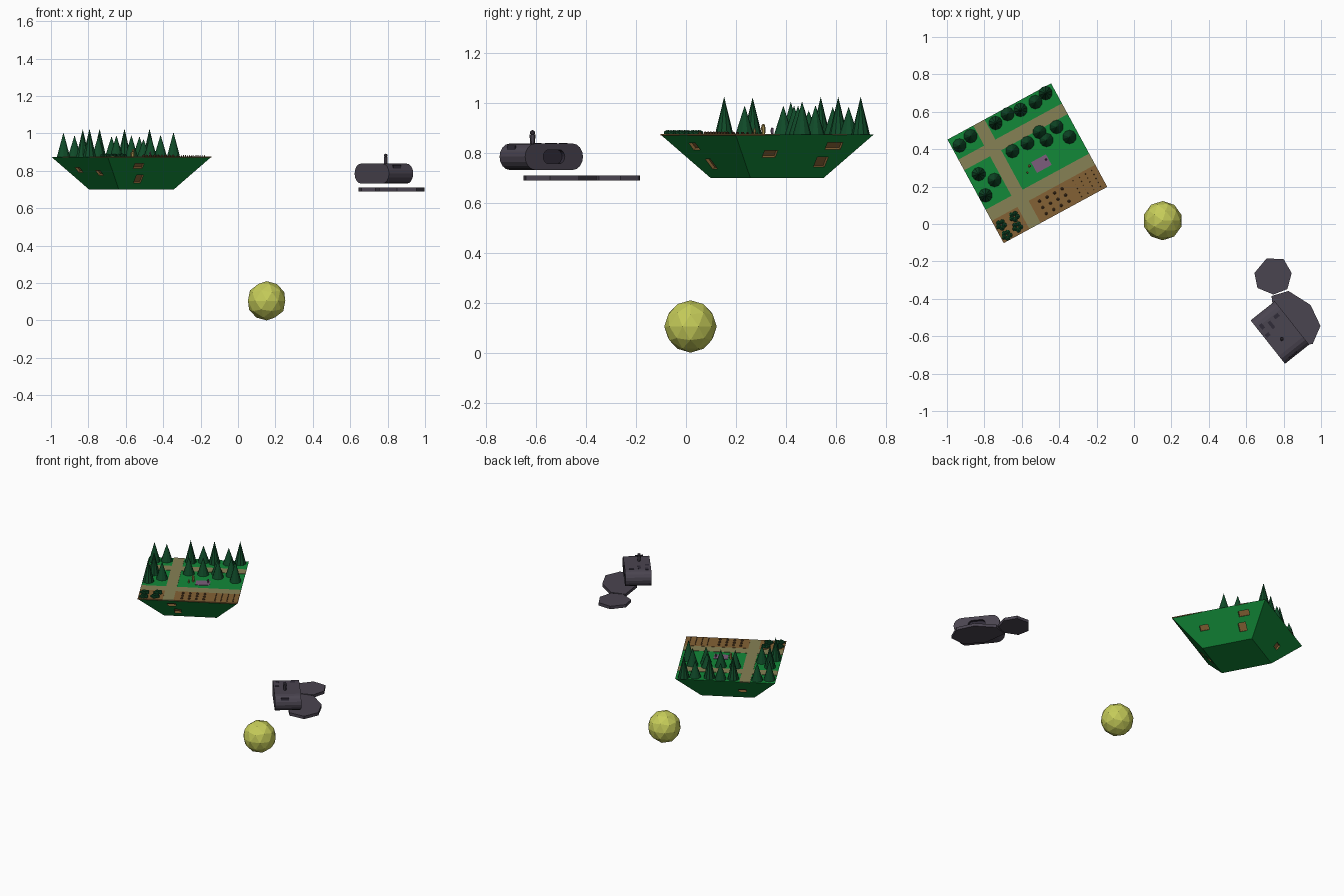
import bpy, bmesh, math, random
from mathutils import Matrix, Vector

if "Cube" in bpy.data.objects:
    bpy.data.objects.remove(bpy.data.objects["Cube"])

random.seed(4)
ISLAND = Matrix.Translation((-.57, .325, 0)) @ Matrix.Rotation(math.radians(28.5), 4, 'Z')
SHIP = Matrix.Translation((.78, -.58, .785)) @ Matrix.Rotation(math.radians(-51.6), 4, 'Z')
TOP, BOT, R_TOP, R_BOT = .874, .70, .315, .167


def mat(name, *rgb):
    m = bpy.data.materials.new(name)
    m.diffuse_color = (*rgb, 1)
    m.use_nodes = True
    m.node_tree.nodes["Principled BSDF"].inputs["Base Color"].default_value = m.diffuse_color
    return m


GREEN = mat("grass", .006, .25, .04)
PINE = mat("pine", .005, .07, .022)
TAN = mat("path", .24, .22, .09)
SOIL = mat("soil", .23, .12, .035)
CROP = mat("crop", .10, .05, .02)
PURPLE = mat("blanket", .20, .11, .20)
CLOTH = mat("cloth", .35, .25, .07)
SLATE = mat("slate", .068, .058, .08)
DARK = mat("dark_slate", .03, .025, .04)
YELLOW = mat("yellow", .56, .60, .10)


def finish(bm, name, material, M=Matrix()):
    bmesh.ops.recalc_face_normals(bm, faces=bm.faces)
    me = bpy.data.meshes.new(name)
    bm.to_mesh(me)
    bm.free()
    me.materials.append(material)
    ob = bpy.data.objects.new(name, me)
    ob.matrix_world = M
    bpy.context.collection.objects.link(ob)
    return ob


def add_box(bm, c, s, M=Matrix()):
    bmesh.ops.create_cube(bm, size=1, matrix=M @ Matrix.Translation(c) @ Matrix.Diagonal((*s, 1)))


def add_cone(bm, c, r1, r2, h, n):
    bmesh.ops.create_cone(bm, cap_ends=True, segments=n, radius1=r1, radius2=r2, depth=h,
                          matrix=Matrix.Translation((c[0], c[1], c[2] + h / 2)))


def add_ball(bm, c, r, sz=1, sub=1):
    bmesh.ops.create_icosphere(bm, subdivisions=sub, radius=r,
                               matrix=Matrix.Translation(c) @ Matrix.Diagonal((1, 1, sz, 1)))


def prism(name, pts, z0, z1, material, M=Matrix()):
    bm = bmesh.new()
    f = bm.faces.new([bm.verts.new((x, y, z0)) for x, y in pts])
    r = bmesh.ops.extrude_face_region(bm, geom=[f])
    bmesh.ops.translate(bm, vec=(0, 0, z1 - z0), verts=[v for v in r["geom"] if isinstance(v, bmesh.types.BMVert)])
    return finish(bm, name, material, M)


def slab(name, u0, u1, v0, v1, h, material):
    bm = bmesh.new()
    add_box(bm, ((u0 + u1) / 2, (v0 + v1) / 2, TOP), (u1 - u0, v1 - v0, 2 * h))
    return finish(bm, name, material, ISLAND)


def person(name, x, y, z, h, material):
    bm = bmesh.new()
    add_cone(bm, (x, y, z), h * .17, h * .22, h * .7, 6)
    add_ball(bm, (x, y, z + h * .83), h * .2)
    finish(bm, name, material)


# Yellow faceted ball
bm = bmesh.new()
add_ball(bm, (.153, .018, .105), .105, sub=2)
finish(bm, "yellow_ball", YELLOW)

# Floating island: inverted truncated pyramid with window recesses
bm = bmesh.new()
bmesh.ops.create_cone(bm, cap_ends=True, segments=4, radius1=R_BOT * 2**.5, radius2=R_TOP * 2**.5,
                      depth=TOP - BOT, matrix=Matrix.Translation((0, 0, (TOP + BOT) / 2)) @ Matrix.Rotation(math.pi / 4, 4, 'Z'))
island = finish(bm, "island", GREEN, ISLAND)
slope = math.atan2(R_TOP - R_BOT, TOP - BOT)
bm = bmesh.new()
# side turn, position along side, height, width, length up the slope
for turn, along, z, w, l in [(0, -.122, .796, .06, .035), (0, .155, .828, .07, .035), (0, .125, .764, .05, .055),
                             (-90, -.105, .826, .055, .035), (-90, -.073, .756, .042, .055),
                             (180, .088, .789, .05, .035), (180, -.115, .805, .05, .035), (90, .10, .775, .05, .035)]:
    h = R_BOT + (R_TOP - R_BOT) * (z - BOT) / (TOP - BOT)
    M = Matrix.Rotation(math.radians(turn), 4, 'Z') @ Matrix.Translation((h, along, z)) @ Matrix.Rotation(slope, 4, 'Y')
    add_box(bm, (0, 0, 0), (.024, w, l), M)
cutter = finish(bm, "window_cutter", SOIL, ISLAND)
cutter.hide_render = True
mod = island.modifiers.new("windows", 'BOOLEAN')
mod.object, mod.solver, mod.material_mode = cutter, 'EXACT', 'TRANSFER'
bpy.context.view_layer.objects.active = island
bpy.ops.object.modifier_apply(modifier="windows")
bpy.data.objects.remove(cutter)

# Paths, fields and picnic blanket
slab("back_path", -R_TOP, R_TOP, .128, .193, .002, TAN)
slab("front_path", -R_TOP, R_TOP, -.18, -.112, .002, TAN)
slab("cross_path", -.158, -.09, -R_TOP, R_TOP, .0025, TAN)
slab("bush_field", -R_TOP, -.158, -R_TOP, -.18, .003, SOIL)
slab("crop_field", -.09, R_TOP, -R_TOP, -.18, .003, SOIL)
slab("blanket", .02, .11, -.07, -.005, .003, PURPLE)

# Crops in rows
bm = bmesh.new()
for i in range(4):
    for j in range(3):
        add_ball(bm, (-.04 + i * .046, -.285 + j * .038, TOP + .004), .009)
    for j in range(5):
        add_cone(bm, (.17 + i * .038, -.295 + j * .024, TOP), .004, .001, .011, 4)
finish(bm, "crops", CROP, ISLAND)

# Bushes
bm = bmesh.new()
for x, y in [(-.64, .04), (-.71, -.005), (-.623, -.016), (-.68, -.06)]:
    for k in range(5):
        a = k * math.tau / 5
        add_ball(bm, (x + .017 * math.cos(a), y + .017 * math.sin(a), TOP + .006), .015, .8)
finish(bm, "bushes", PINE)

# Pine trees: x, y, tip height
bm = bmesh.new()
for x, y, z in [(-.933, .42, 1.005), (-.874, .47, .99), (-.74, .54, 1.024), (-.676, .588, .985),
                (-.607, .61, 1.025), (-.527, .652, .985), (-.473, .70, 1.025), (-.65, .39, .99),
                (-.57, .433, .99), (-.505, .492, .97), (-.468, .449, .99), (-.414, .519, .992),
                (-.345, .465, 1.007), (-.83, .267, 1.022), (-.746, .235, .99), (-.794, .153, 1.025)]:
    add_cone(bm, (x, y, TOP), .037, 0, z - TOP, 10)
finish(bm, "pine_trees", PINE)

# Small figures
person("standing_figure", -.56, .31, TOP, .042, CLOTH)
person("small_figure", -.57, .275, TOP, .025, CLOTH)
person("seated_figure", -.47, .345, TOP, .028, PURPLE)
person("ship_figure", .79, -.615, .836, .055, SLATE)

# Landing platforms: irregular seven-sided plates
prism("small_platform", [(.709, -.184), (.80, -.188), (.843, -.262), (.82, -.348), (.745, -.377),
                         (.66, -.342), (.644, -.262)], .69, .71, SLATE)
prism("large_platform", [(.735, -.385), (.826, -.358), (.944, -.433), (.997, -.545), (.955, -.642),
                         (.85, -.651), (.755, -.54)], .69, .71, SLATE)

# Ship hull: stadium profile extruded sideways, with a recessed oval opening in each end
def stadium(hx, r, n=8):
    return [(s * (hx - r) + r * math.cos(a), r * math.sin(a))
            for s, a0 in ((1, -math.pi / 2), (-1, math.pi / 2))
            for a in (a0 + math.pi * k / n for k in range(n + 1))]


bm = bmesh.new()
caps = []
rings = [[bm.verts.new((x, y, z)) for y, (hx, r) in ((-.0825, (.148, .053)), (.0825, (.148, .053)))
          for x, z in [p]] for p in stadium(.148, .053)]
for a, b in zip(rings, rings[1:] + rings[:1]):
    bm.faces.new((a[0], b[0], b[1], a[1]))
caps = [bm.faces.new([r[k] for r in rings]) for k in (0, 1)]
bm.faces.ensure_lookup_table()
hull = finish(bm, "ship_hull", SLATE, SHIP)
bm = bmesh.new()
f = bm.faces.new([bm.verts.new((x, .065, z)) for x, z in stadium(.055, .028)])
r = bmesh.ops.extrude_face_region(bm, geom=[f])
bmesh.ops.translate(bm, vec=(0, .05, 0), verts=[v for v in r["geom"] if isinstance(v, bmesh.types.BMVert)])
cutter = finish(bm, "opening_cutter", DARK, SHIP)
cutter.hide_render = True
mod = hull.modifiers.new("opening", 'BOOLEAN')
mod.object, mod.solver, mod.material_mode = cutter, 'EXACT', 'TRANSFER'
bpy.context.view_layer.objects.active = hull
bpy.ops.object.modifier_apply(modifier="opening")
bpy.data.objects.remove(cutter)

# Deck hatches and nose window
bm = bmesh.new()
for x, y, sx, sy in [(-.085, -.055, .03, .02), (-.06, -.01, .045, .018), (-.03, -.06, .02, .025), (-.08, .04, .02, .03)]:
    add_box(bm, (x, y, .053), (sx, sy, .004))
add_box(bm, (.136, -.02, .033), (.006, .05, .026), Matrix())
finish(bm, "hatches", DARK, SHIP)
